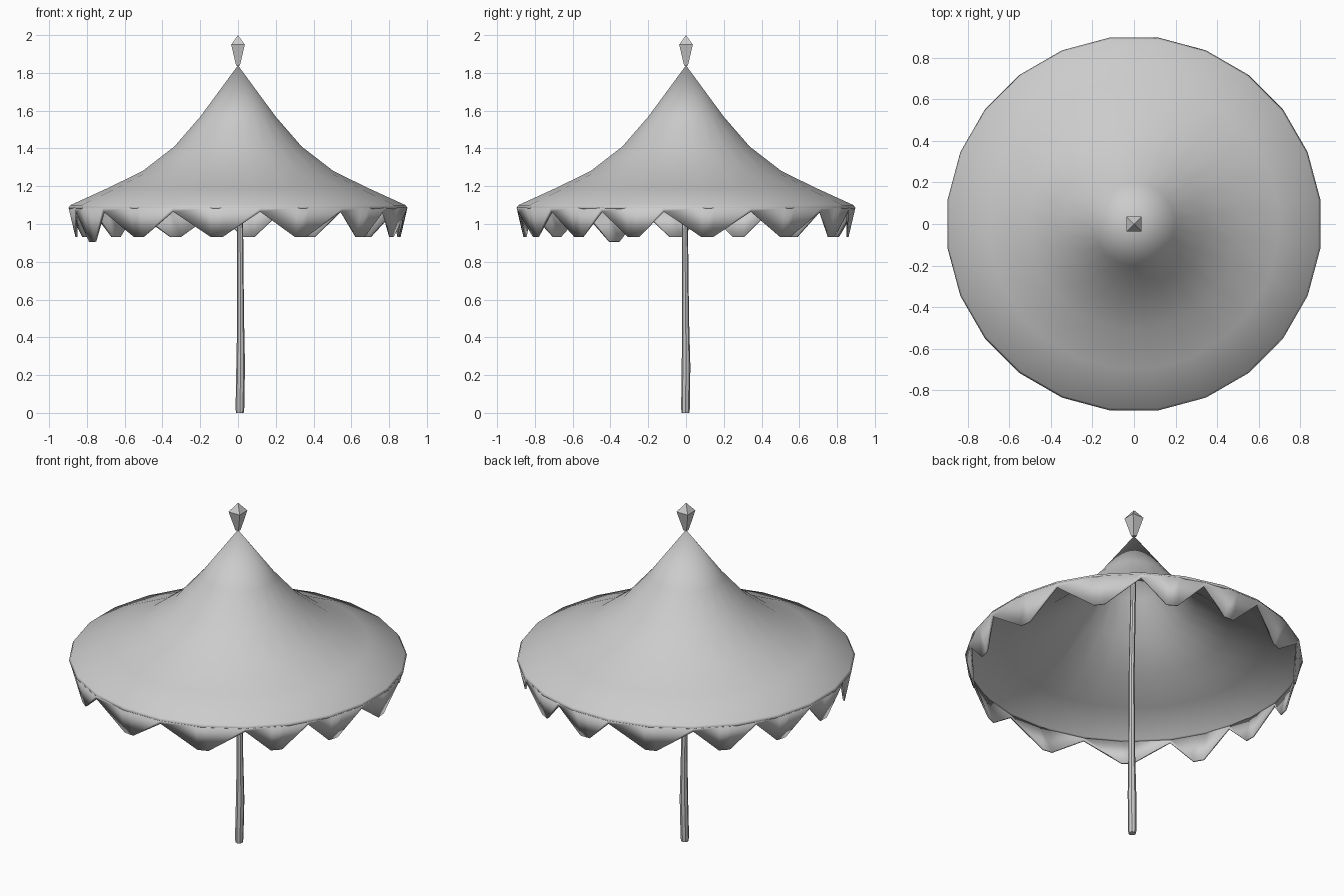
import bpy, bmesh, math
from math import radians, cos, sin

if "Cube" in bpy.data.objects:
    bpy.data.objects.remove(bpy.data.objects["Cube"])

cloth = bpy.data.materials.new("plain grey")
cloth.diffuse_color = (0.6, 0.6, 0.6, 1)
cloth.use_nodes = True
cloth.node_tree.nodes["Principled BSDF"].inputs["Base Color"].default_value = cloth.diffuse_color


def finish(name, bm, smooth=True, thickness=0):
    bmesh.ops.recalc_face_normals(bm, faces=bm.faces)
    me = bpy.data.meshes.new(name)
    bm.to_mesh(me)
    bm.free()
    ob = bpy.data.objects.new(name, me)
    bpy.context.collection.objects.link(ob)
    me.materials.append(cloth)
    bpy.ops.object.select_all(action='DESELECT')
    ob.select_set(True)
    bpy.context.view_layer.objects.active = ob
    if smooth:
        bpy.ops.object.shade_smooth_by_angle(angle=radians(40))
    if thickness:
        mod = ob.modifiers.new("thickness", 'SOLIDIFY')
        mod.thickness = thickness
        mod.offset = -1
    return ob


def lathe(bm, rings, sides, phase, caps):
    """rings: (radius, z, centre x, centre y)"""
    loops = []
    for r, z, cx, cy in rings:
        if r == 0:
            loops.append([bm.verts.new((cx, cy, z))] * sides)
        else:
            loops.append([bm.verts.new((cx + r * cos(phase + math.tau * i / sides),
                                        cy + r * sin(phase + math.tau * i / sides), z))
                          for i in range(sides)])
    for a, b in zip(loops, loops[1:]):
        for i in range(sides):
            j = (i + 1) % sides
            quad = list(dict.fromkeys([a[i], a[j], b[j], b[i]]))
            bm.faces.new(quad)
    if caps:
        for l, (r, *_) in ((loops[0], rings[0]), (loops[-1], rings[-1])):
            if r:
                bm.faces.new(l)


# Canopy: 24-sided sweeping cone
bm = bmesh.new()
profile = [(0.905, 1.085), (0.895, 1.10), (0.70, 1.188), (0.51, 1.28),
           (0.34, 1.41), (0.20, 1.57), (0.0, 1.84)]
lathe(bm, [(r, z, 0, 0) for r, z in profile], 24, radians(7.5), False)
finish("canopy", bm, thickness=0.01)


# Valance: zigzag teeth hanging from the rim
def rim(angle, r, z):
    off = (angle % 15) - 7.5          # distance from nearest rim corner
    off = 7.5 - abs(off)              # distance from nearest side middle
    r *= cos(radians(7.5)) / cos(radians(off))
    return (r * cos(radians(angle)), r * sin(radians(angle)), z)


valleys = [22.5, 52.5, 75, 97.5, 127.5, 150, 172.5, 195, 217.5,
           247.5, 277.5, 307.5, 330, 352.5, 382.5]
bottom = []
for a, b in zip(valleys, valleys[1:]):
    tip = (a + b) / 2
    low = 0.905 if a == 195 else 0.93
    bottom += [(a, 0.897, 1.065), (tip - 2, 0.868, low), (tip + 2, 0.868, low)]
bm = bmesh.new()
top_v = [bm.verts.new(rim(a, 0.905, 1.087)) for a, r, z in bottom]
low_v = [bm.verts.new(rim(a, r, z)) for a, r, z in bottom]
n = len(bottom)
for i in range(n):
    j = (i + 1) % n
    bm.faces.new((low_v[i], low_v[j], top_v[j], top_v[i]))
finish("valance", bm, thickness=0.01)

# Pole: slightly uneven stick
bm = bmesh.new()
lathe(bm, [(0.020, 0.0, 0.010, -0.003), (0.023, 0.02, 0.010, -0.003),
           (0.023, 0.25, 0.014, 0.0), (0.018, 0.5, 0.014, -0.002),
           (0.016, 1.0, 0.011, -0.006), (0.014, 1.78, 0.0, 0.0)], 8, 0, True)
finish("pole", bm)

# Finial: four-sided pointed gem
bm = bmesh.new()
lathe(bm, [(0.014, 1.838, 0, 0), (0.051, 1.95, 0, 0), (0.0, 2.0, 0, 0)],
      4, radians(45), True)
finish("finial", bm, smooth=False)
